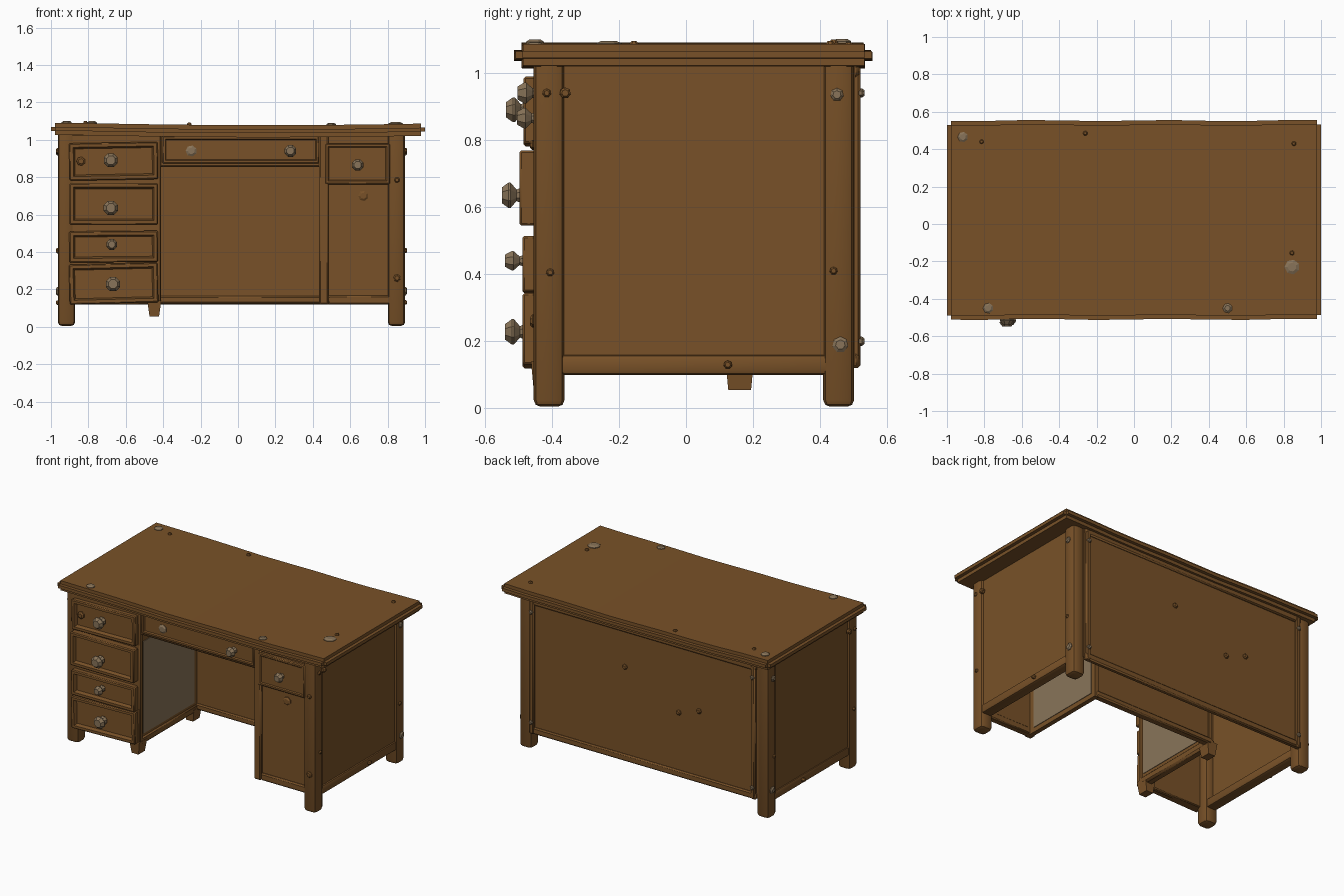
import bpy, bmesh, math
from mathutils import Vector, Matrix

if "Cube" in bpy.data.objects:
    bpy.data.objects.remove(bpy.data.objects["Cube"])


def material(name, rgb):
    m = bpy.data.materials.new(name)
    m.diffuse_color = (*rgb, 1)
    m.use_nodes = True
    m.node_tree.nodes["Principled BSDF"].inputs["Base Color"].default_value = m.diffuse_color
    return m


WOOD = material("brown wood", (0.19, 0.083, 0.021))
METAL = material("dull metal", (0.25, 0.175, 0.10))


def finish(name, bm, mat, smooth=True):
    bmesh.ops.recalc_face_normals(bm, faces=bm.faces[:])
    me = bpy.data.meshes.new(name)
    bm.to_mesh(me)
    bm.free()
    me.materials.append(mat)
    ob = bpy.data.objects.new(name, me)
    bpy.context.collection.objects.link(ob)
    if smooth:
        bpy.context.view_layer.objects.active = ob
        bpy.ops.object.select_all(action='DESELECT')
        ob.select_set(True)
        bpy.ops.object.shade_smooth_by_angle(angle=math.radians(40))
    return ob


def cube_bm(x, y, z):
    bm = bmesh.new()
    bmesh.ops.create_cube(bm, size=1)
    for v in bm.verts:
        v.co = Vector([(r[0] + r[1]) / 2 + c * (r[1] - r[0]) for r, c in zip((x, y, z), v.co)])
    return bm


def box(name, x, y, z, bevel=0.0, mat=WOOD, seg=1):
    bm = cube_bm(x, y, z)
    if bevel:
        bmesh.ops.bevel(bm, geom=bm.edges[:], offset=bevel, segments=seg, affect='EDGES', profile=0.5)
    return finish(name, bm, mat)


def lathe(name, loc, axis, profile, n=8, mat=METAL):
    """Stack of rings (height, radius) turned towards an axis."""
    bm = bmesh.new()
    q = Vector((0, 0, 1)).rotation_difference(Vector(axis))
    rings = [[bm.verts.new(q @ Vector((r * math.cos(2 * math.pi * (i + .5) / n),
                                       r * math.sin(2 * math.pi * (i + .5) / n), h)) + Vector(loc))
              for i in range(n)] for h, r in profile]
    for a, b in zip(rings, rings[1:]):
        for i in range(n):
            bm.faces.new((a[i], a[(i + 1) % n], b[(i + 1) % n], b[i]))
    bm.faces.new(rings[0])
    bm.faces.new(rings[-1])
    return finish(name, bm, mat, False)


def nail(loc, axis, r, mat=METAL):
    lathe("nail_head", loc, axis, [(-0.01, r), (0.006, r), (0.013, r * 0.6)], 7, mat)


def knob(x, y, z, r):
    lathe("drawer_knob", (x, y, z), (0, -1, 0),
          [(-.01, r * .7), (.012, r * .45), (.03, r), (.036, r), (.056, r * .62)])


def drawer(name, x, y, z, rim, depth, tilt=0):
    """Drawer front with a raised rim and a sunken centre."""
    bm = cube_bm(x, y, z)
    bmesh.ops.bevel(bm, geom=bm.edges[:], offset=0.006, segments=1, affect='EDGES')
    bm.normal_update()
    front = min(bm.faces, key=lambda f: f.normal.y * 10 + f.calc_center_median().y)
    bmesh.ops.inset_region(bm, faces=[front], thickness=rim * .75)
    bmesh.ops.inset_region(bm, faces=[front], thickness=rim * .4)
    for v in front.verts:
        v.co.y += depth
    c = Vector(((x[0] + x[1]) / 2, 0, (z[0] + z[1]) / 2))
    bmesh.ops.rotate(bm, verts=bm.verts[:], cent=c, matrix=Matrix.Rotation(math.radians(tilt), 3, 'Y'))
    finish(name, bm, WOOD)


# Sagging table top
bm = cube_bm((-1, 1), (-0.51, 0.553), (1.025, 1.09))
bmesh.ops.bevel(bm, geom=bm.edges[:], offset=0.022, segments=2, affect='EDGES')
for i in range(-4, 5):
    bmesh.ops.bisect_plane(bm, geom=bm.verts[:] + bm.edges[:] + bm.faces[:],
                           plane_co=(i * .2, 0, 0), plane_no=(1, 0, 0))
for v in bm.verts:
    v.co.z -= 0.012 * max(0, 1 - (v.co.x - .15) ** 2)  # sag
    v.co.y += 0.003 * math.sin(v.co.x * 9)
finish("table_top", bm, WOOD)

# Four rounded legs, chamfered at the foot
for x in (-0.917, 0.847):
    for y in (-0.408, 0.455):
        bm = cube_bm((x - .046, x + .046), (y - .046, y + .046), (0.005, 1.035))
        up = [e for e in bm.edges if abs(e.verts[0].co.z - e.verts[1].co.z) > .5]
        bmesh.ops.bevel(bm, geom=up, offset=0.024, segments=2, affect='EDGES', profile=0.5)
        foot = [e for e in bm.edges if max(v.co.z for v in e.verts) < .01]
        bmesh.ops.bevel(bm, geom=foot, offset=0.02, segments=2, affect='EDGES', profile=0.5)
        finish("leg", bm, WOOD)

# Side panels with bottom rails
for side, x in (("left", -0.917), ("right", 0.847)):
    s = -1 if x < 0 else 1
    box(side + "_panel", sorted((x + s * .005, x + s * .027)), (-.38, .43), (.13, 1.03))
    box(side + "_rail", (x - .036, x + .038), (-.38, .43), (.10, .16), .014, seg=2)

# Back panel with thin frame
box("back_panel", (-.89, .82), (.475, .503), (.13, 1.03))
box("back_bottom_trim", (-.88, .81), (.48, .515), (.12, .165), .008)
box("back_top_trim", (-.88, .81), (.48, .515), (.985, 1.03), .008)
for x in (-.875, .77):
    box("back_side_trim", (x, x + .035), (.48, .52), (.12, 1.02), .008)

# Knee hole: inner walls, rear panel, rails
box("left_inner_wall", (-.445, -.42), (-.44, .20), (.12, 1.03))
box("left_inner_rail", (-.47, -.412), (-.44, .20), (.11, .165), .012)
box("left_wall_patch", (-.4195, -.416), (-.41, .13), (.18, .80), mat=METAL)
box("right_inner_wall", (.445, .475), (-.42, .20), (.12, 1.03))
box("right_wall_patch", (.4755, .479), (-.37, .17), (.15, .80), mat=METAL)
box("knee_panel", (-.44, .46), (.165, .19), (.14, 1.03))
box("knee_rail", (-.44, .46), (.155, .205), (.125, .165), .008)

# Stub feet under the inner wall, tapered
for y in (-.42, .16):
    bm = cube_bm((-.485, -.41), (y - .042, y + .042), (.055, .14))
    for v in bm.verts:
        if v.co.z < .1:
            v.co.x += .012 * (1 if v.co.x < -.45 else -1)
            v.co.y += .008 * (1 if v.co.y < y else -1)
    finish("stub_foot", bm, WOOD)

# Left pedestal front frame and drawers: z range, front y, tilt, knob
box("left_front_frame", (-.89, -.412), (-.452, -.42), (.12, 1.03), .006)
for z0, z1, fy, tilt, kx, kz, kr in ((.785, .985, -.484, -1, -.68, .89, .04),
                                     (.545, .768, -.497, 0, -.68, .635, .041),
                                     (.345, .512, -.488, -.5, -.675, .44, .031),
                                     (.125, .338, -.487, -1.5, -.668, .228, .041)):
    drawer("left_drawer", (-.902, -.428), (fy, -.44), (z0, z1), .03, .022, tilt)
    knob(kx, fy + .004, kz, kr)

# Centre drawer under the top
box("centre_apron", (-.42, .46), (-.44, -.40), (.855, 1.03), .008)
drawer("centre_drawer", (-.405, .435), (-.45, -.41), (.872, 1.02), .02, .012)
knob(.28, -.446, .94, .034)
nail((-.25, -.438, .94), (0, -1, 0), .03)

# Right pedestal front: stile, top drawer, door, bottom rail
box("right_stile", (.432, .485), (-.452, -.41), (.12, 1.03), .008)
box("right_door", (.47, .82), (-.432, -.405), (.12, 1.03))
box("right_bottom_rail", (.48, .815), (-.445, -.40), (.12, .168), .008)
drawer("right_drawer", (.465, .812), (-.455, -.42), (.762, .98), .02, .006)
knob(.64, -.448, .865, .033)

# Nail heads on the top
for x, y, r in ((-.915, .465, .028), (.845, -.23, .04), (-.78, -.45, .028), (.5, -.45, .026),
                (-.815, .44, .012), (-.26, .485, .013), (.855, .43, .013), (.845, -.155, .013)):
    nail((x, y, 1.088 - .012 * (1 - (x - .15) ** 2) * (abs(x) < .9)), (0, 0, 1), r, METAL if r > .02 else WOOD)

# Nail heads on both sides
for y, z, r in ((-.415, .94, .013), (-.36, .94, .017), (.45, .935, .02), (-.405, .405, .012),
                (.44, .41, .012), (.46, .19, .024), (.125, .13, .013)):
    nail((.891, y, z), (1, 0, 0), r, METAL if r > .018 else WOOD)
    nail((-.961, y, z), (-1, 0, 0), r, METAL if r > .018 else WOOD)

# Nail heads on the back
for x in (-.857, .788):
    for z in (.94, .2):
        nail((x, .519, z), (0, 1, 0), .014)
for x, z in ((-.3, .55), (.1, .75), (-.45, .6)):
    nail((x, .502, z), (0, 1, 0), .018, WOOD)

# Nail heads on the front
for x, y, z, r in ((-.84, -.465, .885, .024), (.85, -.452, .785, .015), (.85, -.452, .26, .02), (.67, -.432, .70, .028)):
    nail((x, y, z), (0, -1, 0), r, WOOD)
